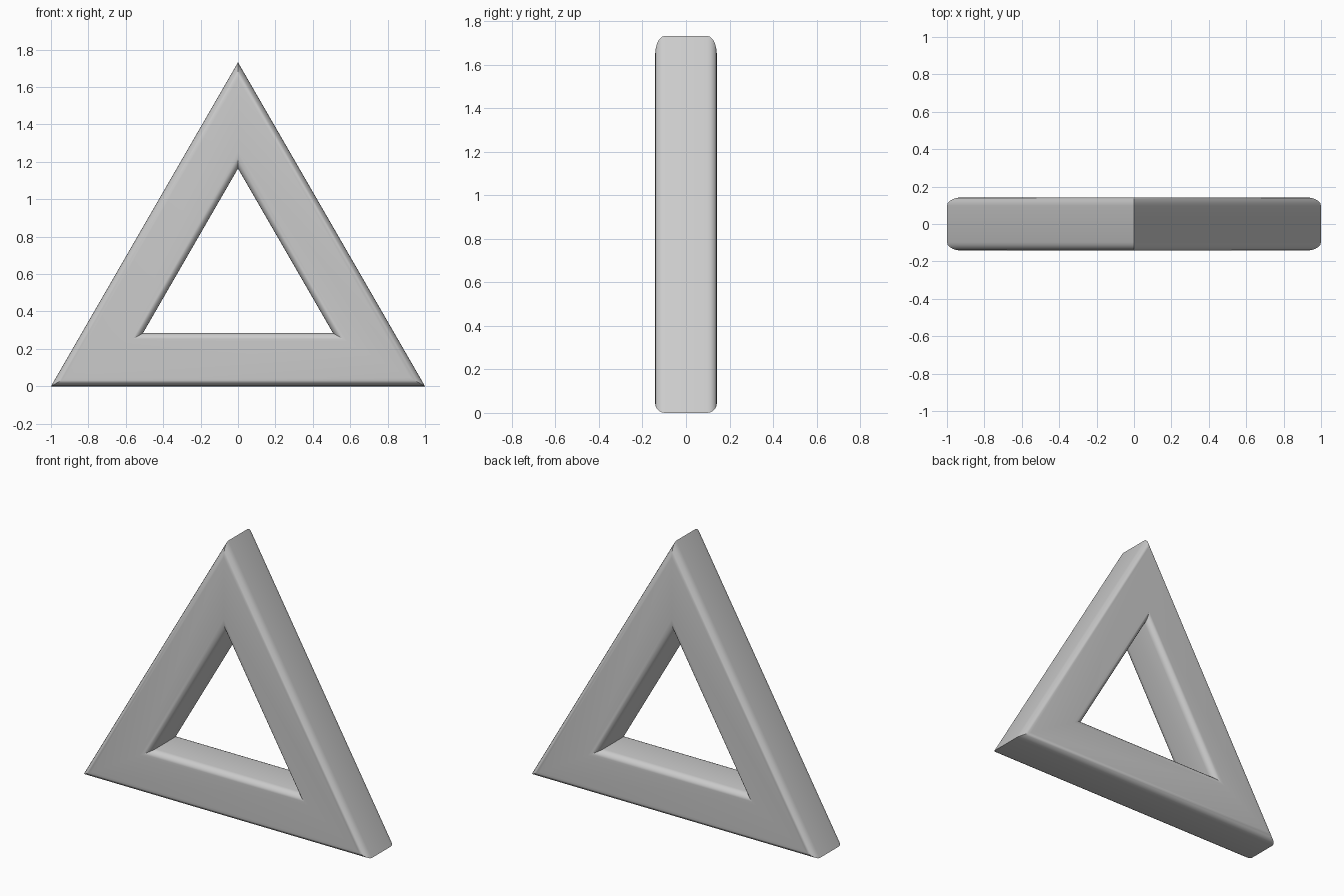
import bpy, bmesh
from math import sin, cos, pi, radians, sqrt

if "Cube" in bpy.data.objects:
    bpy.data.objects.remove(bpy.data.objects["Cube"])

H = 0.142      # half of the square bar section
R = 0.045      # rounding of the bar edges
RAD = 2 / sqrt(3)   # outer corner radius of the triangle
SEG = 5

# Rounded square section: (inset from outer side, depth)
profile = []
for k, (sx, sy) in enumerate([(1, 1), (-1, 1), (-1, -1), (1, -1)]):
    for i in range(SEG + 1):
        a = k * pi / 2 + i * pi / 2 / SEG
        profile.append((H + sx * (H - R) + R * cos(a), sy * (H - R) + R * sin(a)))

# Sweep the section round the three mitred corners
bm = bmesh.new()
rings = []
for c in range(3):
    ang = pi / 2 + c * 2 * pi / 3
    rings.append([bm.verts.new(((RAD - 2 * d) * cos(ang), y, RAD / 2 + (RAD - 2 * d) * sin(ang)))
                  for d, y in profile])
n = len(profile)
for c in range(3):
    a, b = rings[c], rings[(c + 1) % 3]
    for i in range(n):
        j = (i + 1) % n
        bm.faces.new((a[i], a[j], b[j], b[i]))
bmesh.ops.recalc_face_normals(bm, faces=bm.faces)

mesh = bpy.data.meshes.new("triangle_frame")
bm.to_mesh(mesh)
bm.free()
frame = bpy.data.objects.new("triangle_frame", mesh)
bpy.context.collection.objects.link(frame)
bpy.context.view_layer.objects.active = frame
frame.select_set(True)
bpy.ops.object.shade_smooth_by_angle(angle=radians(40))
